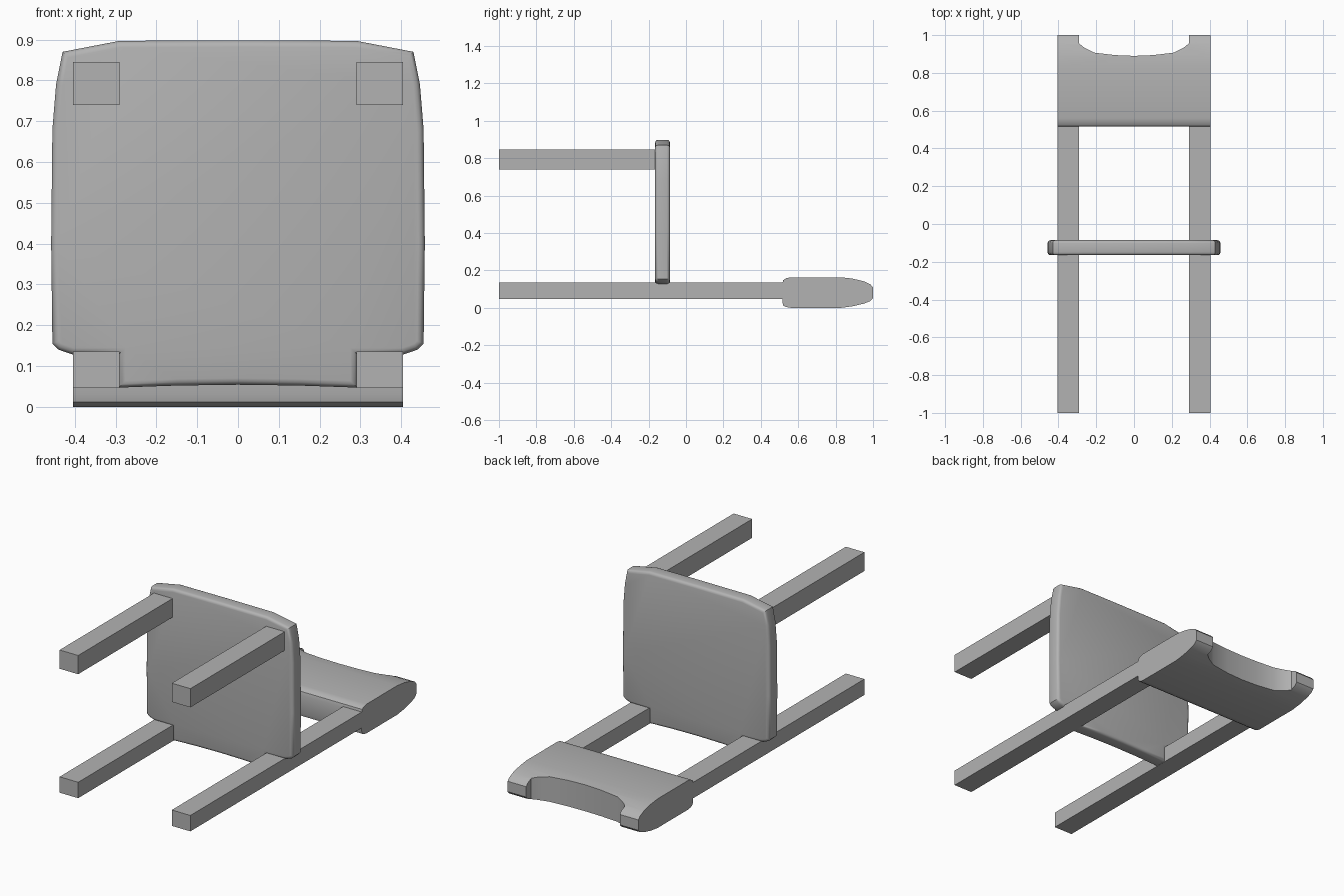
import bpy
import bmesh
from mathutils import Vector

if "Cube" in bpy.data.objects:
    bpy.data.objects.remove(bpy.data.objects["Cube"])

grey = bpy.data.materials.new("plain grey")
grey.diffuse_color = (0.45, 0.45, 0.45, 1)
grey.use_nodes = True
grey.node_tree.nodes["Principled BSDF"].inputs["Base Color"].default_value = grey.diffuse_color


def prism(name, outline, to_3d, lo, hi, bevel=0.0):
    """Extrude a 2D outline between lo and hi, optionally rounding both rims."""
    bm = bmesh.new()
    face = bm.faces.new([bm.verts.new(to_3d(u, v, lo)) for u, v in outline])
    res = bmesh.ops.extrude_face_region(bm, geom=[face], use_keep_orig=True)
    shift = Vector(to_3d(0, 0, hi)) - Vector(to_3d(0, 0, lo))
    verts = [g for g in res["geom"] if isinstance(g, bmesh.types.BMVert)]
    bmesh.ops.translate(bm, verts=verts, vec=shift)
    bmesh.ops.recalc_face_normals(bm, faces=bm.faces)
    if bevel:
        axis = shift.normalized()
        rims = [e for e in bm.edges
                if abs((e.verts[0].co - e.verts[1].co).dot(axis)) < 1e-6]
        bmesh.ops.bevel(bm, geom=rims, offset=bevel, segments=3,
                        profile=0.5, affect='EDGES', clamp_overlap=True)
    mesh = bpy.data.meshes.new(name)
    bm.to_mesh(mesh)
    bm.free()
    obj = bpy.data.objects.new(name, mesh)
    bpy.context.collection.objects.link(obj)
    mesh.materials.append(grey)
    return obj


def activate(obj):
    bpy.ops.object.select_all(action='DESELECT')
    obj.select_set(True)
    bpy.context.view_layer.objects.active = obj


def mirrored(half):
    """Close a right-hand half outline by mirroring it across x = 0."""
    return half + [(-u, v) for u, v in reversed(half) if u > 0]


def on_xz(u, v, w):
    return (u, w, v)


def on_yz(u, v, w):
    return (w, u, v)


def on_xy(u, v, w):
    return (u, v, w)


# Seat panel, notched around the back legs
seat_half = [(0, 0.054), (0.15, 0.052), (0.292, 0.047), (0.292, 0.128),
             (0.405, 0.128), (0.44, 0.14), (0.455, 0.155), (0.458, 0.4),
             (0.455, 0.68), (0.446, 0.79), (0.43, 0.87), (0.29, 0.897),
             (0, 0.898)]
seat = prism("seat", mirrored(seat_half), on_xz, -0.165, -0.086, 0.016)
activate(seat)
bpy.ops.object.shade_smooth_by_angle(angle=0.6)

# Legs: short front pair and long back pair that carries the backrest
for side, x0 in (("left", -0.405), ("right", 0.29)):
    for part, z0, z1, y1 in (("front_leg", 0.74, 0.845, -0.15),
                             ("back_leg", 0.046, 0.135, 0.54)):
        rect = [(x0, z0), (x0 + 0.115, z0), (x0 + 0.115, z1), (x0, z1)]
        prism(f"{part}_{side}", rect, on_xz, -1.0, y1)

# Backrest: rounded side profile run across the full width
profile = [(0.515, 0.03), (0.52, 0.012), (0.535, 0.004), (0.56, 0.0),
           (0.83, 0.0), (0.89, 0.008), (0.95, 0.022), (0.985, 0.036),
           (1.0, 0.052), (1.0, 0.11), (0.985, 0.126), (0.95, 0.142),
           (0.89, 0.156), (0.83, 0.163), (0.56, 0.163), (0.535, 0.158),
           (0.52, 0.148), (0.515, 0.13)]
backrest = prism("backrest", profile, on_yz, -0.405, 0.405)

# Curved scoop taken out of the backrest's top edge
scoop_half = [(0, 0.89), (0.1, 0.894), (0.21, 0.907), (0.265, 0.935),
              (0.29, 0.955), (0.29, 1.1)]
scoop = prism("scoop_cutter", mirrored(scoop_half), on_xy, -0.1, 0.3)
scoop.hide_render = True
cut = backrest.modifiers.new("scoop", 'BOOLEAN')
cut.operation = 'DIFFERENCE'
cut.solver = 'EXACT'
cut.object = scoop
activate(backrest)
bpy.ops.object.modifier_apply(modifier=cut.name)
bpy.data.objects.remove(scoop, do_unlink=True)
bpy.ops.object.shade_smooth_by_angle(angle=0.6)
